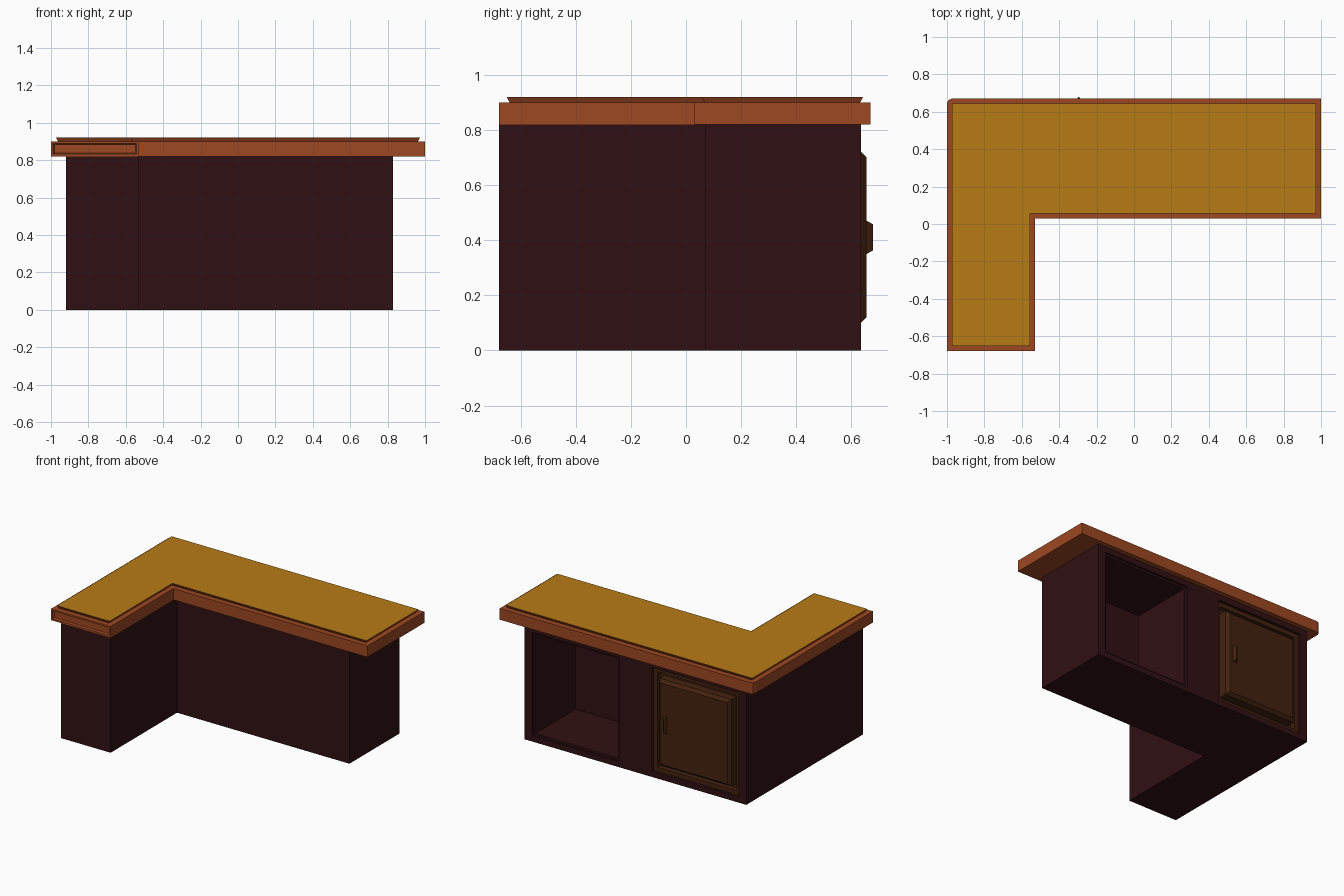
import bpy
import bmesh
from mathutils import Vector

cube = bpy.data.objects.get("Cube")
if cube:
    bpy.data.objects.remove(cube, do_unlink=True)


def material(name, rgb):
    m = bpy.data.materials.new(name)
    m.use_nodes = True
    m.diffuse_color = (*rgb, 1)
    bsdf = next(n for n in m.node_tree.nodes if n.type == 'BSDF_PRINCIPLED')
    bsdf.inputs["Base Color"].default_value = (*rgb, 1)
    bsdf.inputs["Roughness"].default_value = 0.8
    return m


dark_wood = material("dark red wood", (0.03, 0.005, 0.006))
trim_wood = material("orange brown wood", (0.34, 0.064, 0.016))
gold = material("golden countertop", (0.48, 0.2, 0.008))
door_wood = material("brown door wood", (0.056, 0.016, 0.0045))


def loft(name, bottom, top, mat):
    """Solid between two matching closed loops of 3D points."""
    bm = bmesh.new()
    a = [bm.verts.new(p) for p in bottom]
    b = [bm.verts.new(p) for p in top]
    n = len(a)
    bm.faces.new(a[::-1])
    bm.faces.new(b)
    for i in range(n):
        j = (i + 1) % n
        bm.faces.new((a[i], a[j], b[j], b[i]))
    bmesh.ops.recalc_face_normals(bm, faces=bm.faces)
    me = bpy.data.meshes.new(name)
    bm.to_mesh(me)
    bm.free()
    me.materials.append(mat)
    ob = bpy.data.objects.new(name, me)
    bpy.context.scene.collection.objects.link(ob)
    return ob


def ell(x0, x1, y0, y1, xi, yi, z, d=0.0, corner=0.0):
    """L-shaped outline inset by d, with an optional clipped back corner."""
    pts = [(x0 + d, y0 + d), (xi - d, y0 + d), (xi - d, yi + d),
           (x1 - d, yi + d), (x1 - d, y1 - d)]
    if corner:
        k = corner * 0.3
        pts += [(x0 + corner, y1), (x0 + k, y1 - k), (x0, y1 - corner)]
    else:
        pts.append((x0 + d, y1 - d))
    return [(x, y, z) for x, y in pts]


def plate(name, x, z, y0, y1, mat, slope=0.0):
    """Upright block from y0 back to y1, its back face shrunk by slope."""
    def ring(y, s):
        return [(x[0] + s, y, z[0] + s), (x[1] - s, y, z[0] + s),
                (x[1] - s, y, z[1] - s), (x[0] + s, y, z[1] - s)]
    return loft(name, ring(y0, 0), ring(y1, slope), mat)


def cut(target, cutter):
    cutter.hide_render = True
    mod = target.modifiers.new("cut", 'BOOLEAN')
    mod.operation = 'DIFFERENCE'
    mod.solver = 'EXACT'
    mod.object = cutter
    bpy.context.view_layer.objects.active = target
    bpy.ops.object.modifier_apply(modifier=mod.name)
    bpy.data.objects.remove(cutter, do_unlink=True)


# Cabinet body
BACK = 0.635
body_dims = (-0.92, 0.83, -0.678, BACK, -0.53, 0.07)
body = loft("cabinet_body", ell(*body_dims, 0), ell(*body_dims, 0.82), dark_wood)

# Two openings in the back: an open cupboard and a shallow recess for the door
open_x, door_x, open_z = (0.085, 0.77), (-0.86, -0.175), (0.04, 0.78)
for xs, depth in ((open_x, 0.015), (door_x, 0.06)):
    cut(body, plate("cutter", xs, open_z, BACK - depth, BACK + 0.1, dark_wood))
inner_x = (open_x[0] + 0.015, open_x[1] - 0.015)
inner_z = (open_z[0] + 0.015, open_z[1] - 0.015)
cut(body, plate("cutter", inner_x, inner_z, BACK - 0.47, BACK + 0.1, dark_wood))

# Door frame inside the recess
w = 0.03
f0, f1 = BACK - 0.061, BACK - 0.02
plate("frame_side_right", (door_x[0], door_x[0] + w), open_z, f0, f1, door_wood)
plate("frame_side_left", (door_x[1] - w, door_x[1]), open_z, f0, f1, door_wood)
rail_x = (door_x[0] + w, door_x[1] - w)
plate("frame_bottom", rail_x, (open_z[0], open_z[0] + w), f0, f1, door_wood)
plate("frame_top", rail_x, (open_z[1] - w, open_z[1]), f0, f1, door_wood)
plate("recess_back", rail_x, (open_z[0] + w, open_z[1] - w), f0, f0 + 0.006, door_wood)

# Door with bevelled front edge, and its handle
dx, dz = (-0.805, -0.235), (0.1, 0.72)
plate("door_slab", dx, dz, f0, BACK, door_wood)
plate("door_panel", dx, dz, BACK, BACK + 0.02, door_wood, 0.02)
plate("door_handle", (-0.31, -0.28), (0.35, 0.47), BACK + 0.02, BACK + 0.043,
      door_wood, 0.012)

# Worktop slab with a recessed panel on the short end
slab_dims = (-1.0, 1.0, -0.678, 0.67, -0.53, 0.03)
slab = loft("worktop_slab", ell(*slab_dims, 0.82, corner=0.025),
            ell(*slab_dims, 0.9, corner=0.025), trim_wood)
bm = bmesh.new()
bm.from_mesh(slab.data)
bm.faces.ensure_lookup_table()
end = min(bm.faces, key=lambda f: f.calc_center_median().y + abs(f.normal.z) * 9)
bmesh.ops.inset_region(bm, faces=[end], thickness=0.017)
bmesh.ops.inset_region(bm, faces=[end], thickness=0.008, depth=-0.012)
bm.to_mesh(slab.data)
bm.free()

# Inlaid top, flaring outward toward its upper face
inlay = loft("countertop_inlay", ell(*slab_dims, 0.9, d=0.038),
             ell(*slab_dims, 0.92, d=0.027), trim_wood)
inlay.data.materials.append(gold)
for face in inlay.data.polygons:
    if face.normal.dot(Vector((0, 0, 1))) > 0.9:
        face.material_index = 1
